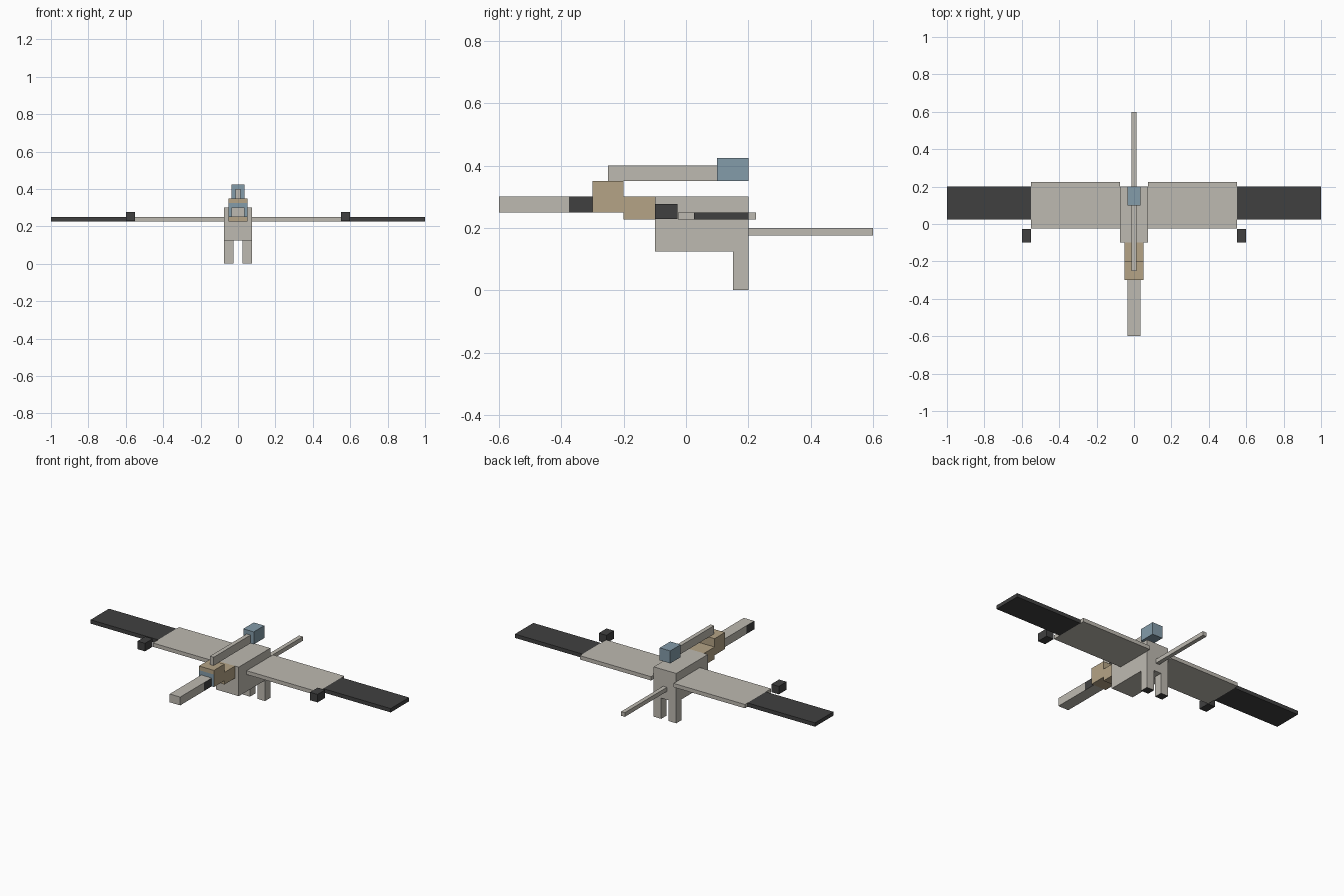
import bpy, bmesh
from mathutils import Vector

if "Cube" in bpy.data.objects:
    bpy.data.objects.remove(bpy.data.objects["Cube"], do_unlink=True)


def material(name, rgb):
    # sRGB bytes to linear
    lin = [((c / 255 + 0.055) / 1.055) ** 2.4 for c in rgb] + [1.0]
    m = bpy.data.materials.new(name)
    m.use_nodes = True
    m.diffuse_color = lin
    m.node_tree.nodes["Principled BSDF"].inputs["Base Color"].default_value = lin
    return m


GREY = material("stone grey", (190, 186, 177))
DARK = material("charcoal", (64, 64, 64))
TAN = material("tan", (181, 164, 134))
BLUE = material("slate blue", (132, 156, 170))


def box(name, x, y, z, mat, cuts=(), accent=None, rule=None):
    """Box from ranges; cuts are (axis, position); rule picks accent faces."""
    bm = bmesh.new()
    bmesh.ops.create_cube(bm, size=1)
    for v in bm.verts:
        v.co = Vector([r[0] + (c + 0.5) * (r[1] - r[0]) for c, r in zip(v.co, (x, y, z))])
    for axis, pos in cuts:
        co, no = Vector(), Vector()
        co[axis], no[axis] = pos, 1
        bmesh.ops.bisect_plane(bm, geom=bm.verts[:] + bm.edges[:] + bm.faces[:],
                               plane_co=co, plane_no=no)
    bm.normal_update()
    if rule:
        for f in bm.faces:
            f.material_index = int(rule(f.normal, f.calc_center_median()))
    me = bpy.data.meshes.new(name)
    bm.to_mesh(me)
    bm.free()
    me.materials.append(mat)
    if accent:
        me.materials.append(accent)
    ob = bpy.data.objects.new(name, me)
    bpy.context.collection.objects.link(ob)
    return ob


# Torso and tail
box("body", (-.075, .075), (-.1, .2), (.125, .3), GREY)
box("tail", (-.0125, .0125), (.2, .6), (.175, .2), GREY)

# Neck, and head with a blue lower face
box("neck", (-.05, .05), (-.2, -.1), (.227, .3), TAN)
box("head", (-.05, .05), (-.3, -.2), (.25, .35), TAN, [(2, .325)], BLUE,
    lambda n, c: n.y < -.5 and c.z < .325)

# Beak with one dark patch on each side
box("beak", (-.035, .035), (-.6, -.3), (.25, .3), GREY, [(1, -.375), (1, -.525)], DARK,
    lambda n, c: (n.x > .5 and c.y > -.375) or (n.x < -.5 and c.y < -.525))

# Head crest above the back
box("crest_bar", (-.0125, .0125), (-.25, .1), (.35, .4), GREY)
box("crest_tip", (-.035, .035), (.1, .2), (.35, .425), BLUE)

# Paired limbs
for side, s in (("left", 1), ("right", -1)):
    def span(a, b):
        return tuple(sorted((s * a, s * b)))
    box(side + "_inner_wing", span(.075, .55), (-.025, .225), (.227, .25), GREY)
    box(side + "_outer_wing", span(.55, 1), (.025, .2), (.227, .25), DARK)
    box(side + "_wing_claw", span(.55, .6), (-.1, -.027), (.228, .276), DARK)
    # Legs have dark soles
    box(side + "_leg", span(.025, .075), (.15, .2), (0, .125), GREY, (), DARK,
        lambda n, c: n.z < -.5)
